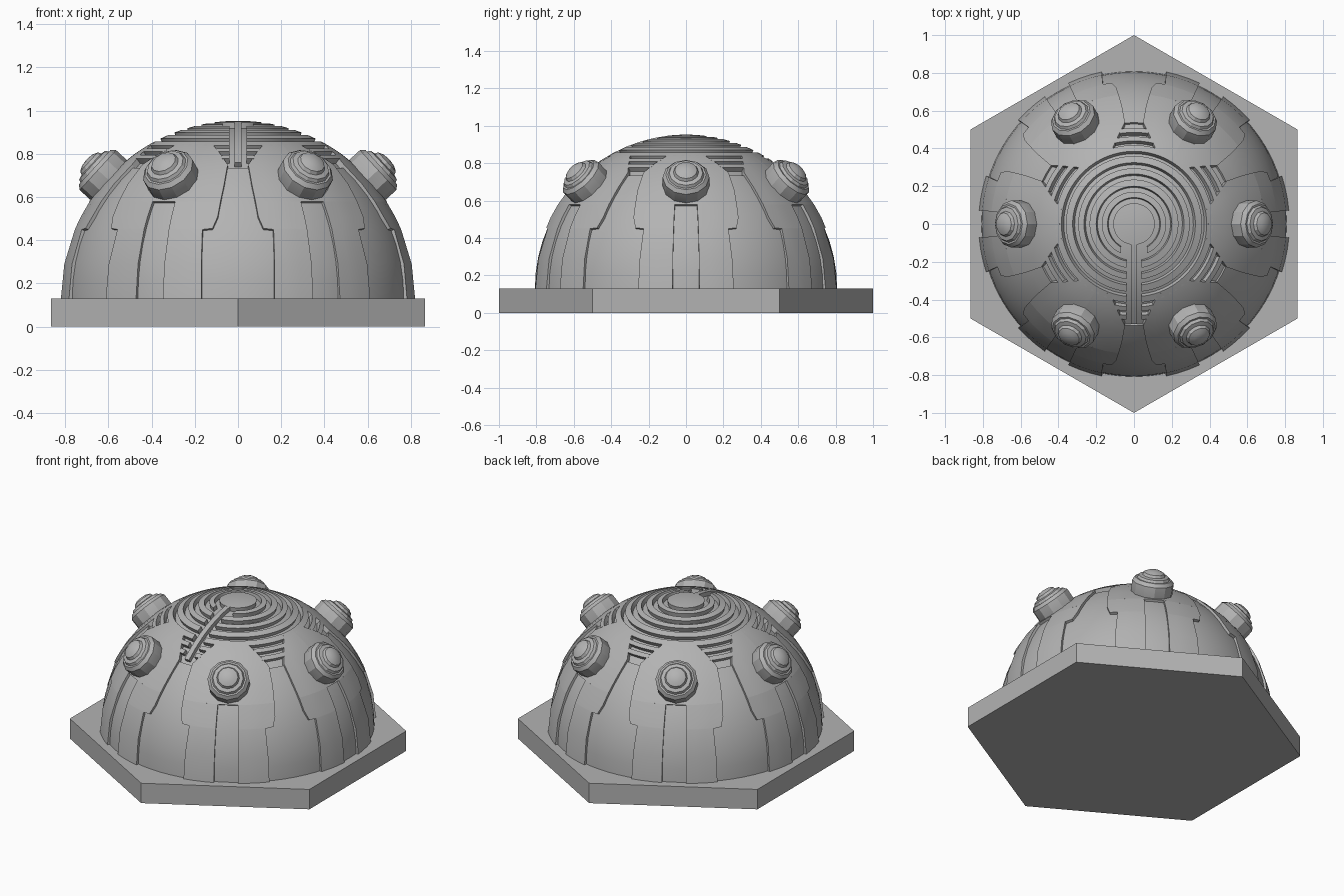
import bpy, bmesh
from math import sin, cos, asin, acos, radians, degrees, pi, sqrt
from mathutils import Vector, Matrix

cube = bpy.data.objects.get("Cube")
if cube:
    bpy.data.objects.remove(cube, do_unlink=True)

BASE_H = 0.13       # dome centre height
R_OUT = 0.823       # raised plates
R_STRIP = 0.808     # recessed strips
R_FLOOR = 0.796     # floor of the top pattern

grey = bpy.data.materials.new("stone_grey")
grey.use_nodes = True
COLOUR = (0.45, 0.45, 0.45, 1)
grey.diffuse_color = COLOUR
grey.node_tree.nodes["Principled BSDF"].inputs["Base Color"].default_value = COLOUR


def finish(name, bm, smooth=25):
    bmesh.ops.remove_doubles(bm, verts=bm.verts, dist=1e-5)
    bmesh.ops.recalc_face_normals(bm, faces=bm.faces)
    mesh = bpy.data.meshes.new(name)
    bm.to_mesh(mesh)
    bm.free()
    mesh.materials.append(grey)
    ob = bpy.data.objects.new(name, mesh)
    bpy.context.collection.objects.link(ob)
    if smooth:
        bpy.ops.object.select_all(action='DESELECT')
        ob.select_set(True)
        bpy.context.view_layer.objects.active = ob
        bpy.ops.object.shade_smooth_by_angle(angle=radians(smooth))
    return ob


def on_dome(radius, elev, az):
    return Vector((radius * cos(elev) * cos(az), radius * cos(elev) * sin(az),
                   BASE_H + radius * sin(elev)))


def elev_of_z(z):
    return asin((z - BASE_H) / R_OUT)


def elev_of_r(r):
    return acos(r / R_OUT)


def shell(bm, rows, n, top=R_OUT, bottom=R_FLOOR - 0.01):
    """Solid plate on the dome; each row is (elevation, start, end azimuth)."""
    layers = []
    for radius in (top, bottom):
        layers.append([[bm.verts.new(on_dome(radius, e, a + (b - a) * i / n))
                        for i in range(n + 1)] for e, a, b in rows])
    outer, inner = layers
    for grid in layers:
        for lo, hi in zip(grid, grid[1:]):
            for i in range(n):
                bm.faces.new((lo[i], lo[i + 1], hi[i + 1], hi[i]))
    for o, k in ((outer[0], inner[0]), (outer[-1], inner[-1])):
        for i in range(n):
            bm.faces.new((o[i], o[i + 1], k[i + 1], k[i]))
    for c in (0, n):
        for j in range(len(rows) - 1):
            bm.faces.new((outer[j][c], outer[j + 1][c], inner[j + 1][c], inner[j][c]))


def lathe(name, profile, sides, matrix=Matrix(), smooth=25):
    bm = bmesh.new()
    pts = [bm.verts.new((r, 0, z)) for r, z in profile]
    edges = [bm.edges.new(p) for p in zip(pts, pts[1:])]
    bmesh.ops.spin(bm, geom=pts + edges, cent=(0, 0, 0), axis=(0, 0, 1),
                   angle=2 * pi, steps=sides, use_duplicate=False)
    bm.transform(matrix)
    return finish(name, bm, smooth)


# Hexagonal base slab
bm = bmesh.new()
bmesh.ops.create_cone(bm, cap_ends=True, segments=6, radius1=1, radius2=1, depth=BASE_H,
                      matrix=Matrix.Translation((0, 0, BASE_H / 2)))
if max(abs(v.co.y) for v in bm.verts) < 0.95:
    bm.transform(Matrix.Rotation(pi / 6, 4, 'Z'))
finish("base_slab", bm, 0)

# Dome core: recessed strip surface below, deeper floor under the top pattern
split = elev_of_z(0.745)
profile = [(R_STRIP * cos(split * i / 8), BASE_H + R_STRIP * sin(split * i / 8)) for i in range(9)]
for i in range(9):
    e = split + (pi / 2 - split) * i / 8
    profile.append((R_FLOOR * cos(e), BASE_H + R_FLOOR * sin(e)))
lathe("dome_core", profile, 72)

# Half plate outline: height, half width of the neighbouring strip
OUTLINE = [(0.13, 0.17), (0.29, 0.17), (0.45, 0.165), (0.455, 0.118), (0.51, 0.094),
           (0.58, 0.081), (0.66, 0.064), (0.75, 0.048), (0.80, 0.082), (0.835, 0.11), (0.853, 0.12)]
SLOT_TOP = 0.58


def plate_rows(heights, inner, side, centre):
    rows = []
    for z, w in heights:
        e = elev_of_z(z)
        edge = radians(30) - asin(w / (R_OUT * cos(e)))
        rows.append((e, centre + side * inner, centre + side * edge))
    return rows


# Six dome plates, each split below by a narrow slot
for k in range(6):
    bm = bmesh.new()
    for side in (-1, 1):
        low = [p for p in OUTLINE if p[0] <= SLOT_TOP]
        high = [p for p in OUTLINE if p[0] >= SLOT_TOP]
        shell(bm, plate_rows(low, radians(5), side, k * pi / 3), 3)
        shell(bm, plate_rows(high, 0, side, k * pi / 3), 4)
    finish(f"dome_plate_{k + 1}", bm)

# Concentric raised rings of the top pattern, open at the front path
RINGS = [(0.14, 0.17, 0.07), (0.20, 0.235, 0.04), (0.265, 0.295, 0.04),
         (0.325, 0.36, 0.04), (0.385, 0.418, 0.04)]
bm = bmesh.new()
for r0, r1, gap in RINGS:
    rows = [(elev_of_r(r), asin(gap / r) - pi / 2, 1.5 * pi - asin(gap / r)) for r in (r1, r0)]
    shell(bm, rows, 64)
finish("top_rings", bm)

# Central disc and the front path leading down from it
bm = bmesh.new()
shell(bm, [(elev_of_r(r), 0, 2 * pi) for r in (0.11, 0.08, 0.04, 0)], 40)
finish("top_disc", bm)
bm = bmesh.new()
path = [0.53 - 0.43 * i / 6 for i in range(7)]
shell(bm, [(elev_of_r(r), -pi / 2 - asin(0.016 / r), -pi / 2 + asin(0.016 / r)) for r in path], 1)
finish("front_path", bm)

# Short stepped bars between the plate tops
bm = bmesh.new()
for k in range(6):
    mid = -pi / 2 + k * pi / 3
    for r0, r1, half in ((0.44, 0.463, 0.10), (0.485, 0.508, 0.075)):
        for side in (-1, 1):
            gap = 0.04 if k == 0 else 0
            rows = [(elev_of_r(r), mid + side * asin(gap / r), mid + side * asin(half / r))
                    for r in (r1, r0)]
            shell(bm, rows, 4)
finish("step_bars", bm)

# Six faceted studs with rounded tips
STUD = [(0.118, 0.79), (0.125, 0.81), (0.125, 0.88), (0.108, 0.90), (0.098, 0.90), (0.09, 0.915),
        (0.068, 0.92), (0.06, 0.936), (0.035, 0.948), (0, 0.952)]
for k in range(6):
    az = k * pi / 3
    axis = on_dome(1, radians(42.5), az) - Vector((0, 0, BASE_H))
    turn = Matrix.Rotation(az, 4, 'Z') @ Matrix.Rotation(radians(47.5), 4, 'Y')
    lathe(f"stud_{k + 1}", STUD, 12, Matrix.Translation((0, 0, BASE_H)) @ turn)
